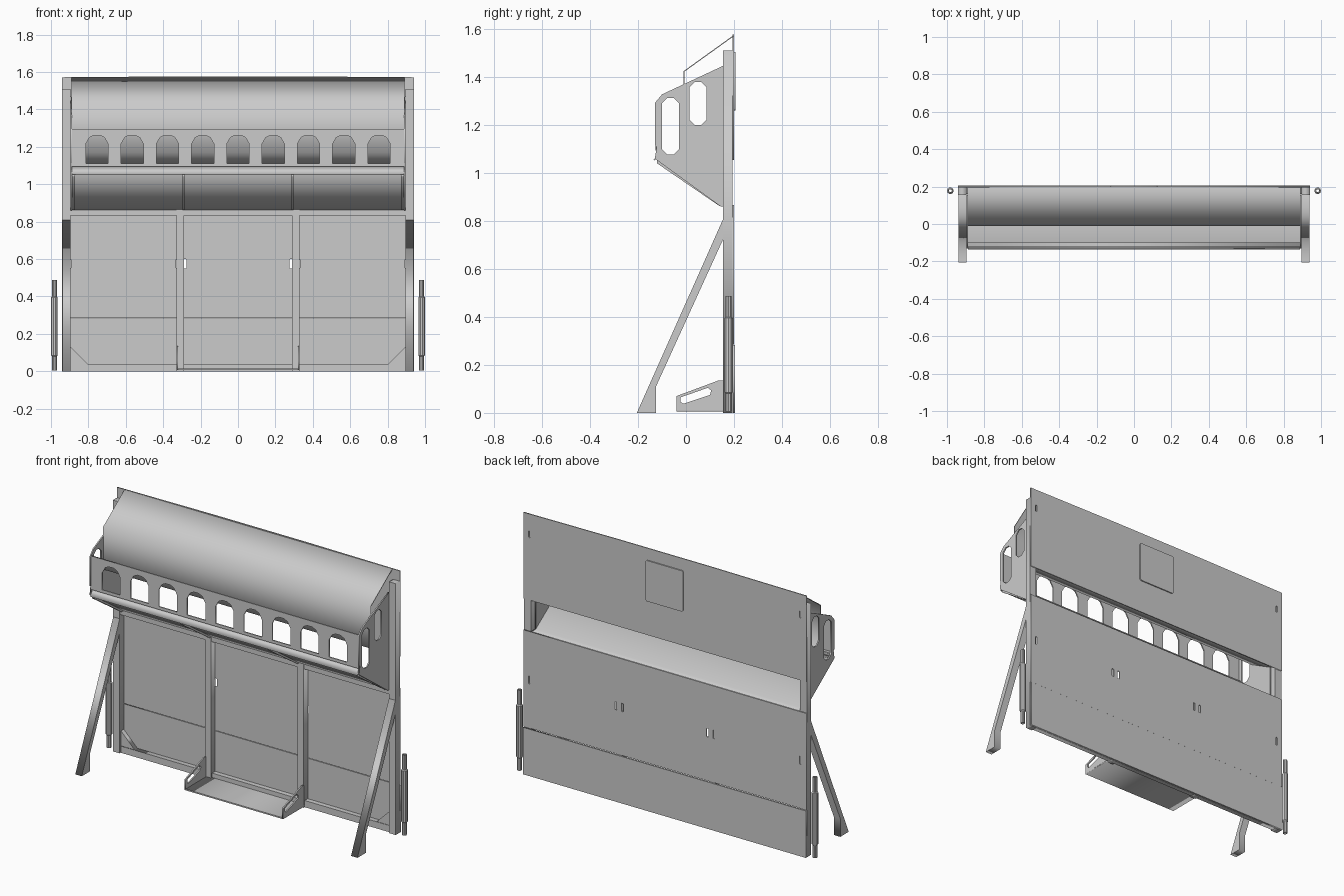
import bpy
import bmesh
import math
from mathutils import Matrix

if "Cube" in bpy.data.objects:
    bpy.data.objects.remove(bpy.data.objects["Cube"])

grey = bpy.data.materials.new("plain_grey")
grey.use_nodes = True
grey.diffuse_color = (0.6, 0.6, 0.6, 1)
grey.node_tree.nodes["Principled BSDF"].inputs["Base Color"].default_value = (0.6, 0.6, 0.6, 1)


def add(name, mesh):
    mesh.materials.clear()
    mesh.materials.append(grey)
    obj = bpy.data.objects.new(name, mesh)
    bpy.context.scene.collection.objects.link(obj)
    return obj


def plate(name, axis, start, end, outline, holes=()):
    """Extrude an outline with holes: along x it is (y, z), along y it is (x, z)."""
    curve = bpy.data.curves.new(name, 'CURVE')
    curve.dimensions = '2D'
    curve.fill_mode = 'BOTH'
    curve.extrude = abs(end - start) / 2
    for loop in [outline, *holes]:
        spline = curve.splines.new('POLY')
        spline.points.add(len(loop) - 1)
        for point, (u, v) in zip(spline.points, loop):
            point.co = (u, v, 0, 1)
        spline.use_cyclic_u = True
    temp = bpy.data.objects.new(name + "_curve", curve)
    bpy.context.scene.collection.objects.link(temp)
    bpy.context.view_layer.update()
    graph = bpy.context.evaluated_depsgraph_get()
    mesh = bpy.data.meshes.new_from_object(temp.evaluated_get(graph))
    bpy.data.objects.remove(temp)
    mid = (start + end) / 2
    if axis == 'x':
        turn = Matrix(((0, 0, 1, mid), (1, 0, 0, 0), (0, 1, 0, 0), (0, 0, 0, 1)))
    else:
        turn = Matrix(((1, 0, 0, 0), (0, 0, -1, mid), (0, 1, 0, 0), (0, 0, 0, 1)))
    mesh.transform(turn)
    return add(name, mesh)


def rect(u0, u1, v0, v1):
    return [(u0, v0), (u1, v0), (u1, v1), (u0, v1)]


def box(name, x0, x1, y0, y1, z0, z1):
    return plate(name, 'y', y0, y1, rect(x0, x1, z0, z1))


def slot(u, v, w, h, c):
    """Chamfered rectangle centred on u, v."""
    a, b = w / 2, h / 2
    return [(u - a, v - b + c), (u - a + c, v - b), (u + a - c, v - b), (u + a, v - b + c),
            (u + a, v + b - c), (u + a - c, v + b), (u - a + c, v + b), (u - a, v + b - c)]


def sheet(name, half, path, thick):
    """Bent sheet: a (y, z) path thickened along its mitred normals, spanning x."""
    def normal(a, b):
        d = math.hypot(b[0] - a[0], b[1] - a[1])
        return (-(b[1] - a[1]) / d, (b[0] - a[0]) / d)
    normals = [normal(a, b) for a, b in zip(path, path[1:])]
    offset = []
    for i, p in enumerate(path):
        m, n = normals[max(i - 1, 0)], normals[min(i, len(normals) - 1)]
        k = thick / (1 + m[0] * n[0] + m[1] * n[1])
        offset.append((p[0] + (m[0] + n[0]) * k, p[1] + (m[1] + n[1]) * k))
    return plate(name, 'x', -half, half, list(path) + offset[::-1])


# Back cladding, with a firing gap between the lower and upper plates
grips = [slot(s * x, 0.575, 0.014, 0.05, 0.003) for s in (-1, 1) for x in (0.283, 0.325)]
edge_low = [slot(s * 0.9, 0.575, 0.012, 0.05, 0.003) for s in (-1, 1)]
edge_high = [slot(s * 0.9, 1.45, 0.012, 0.04, 0.003) for s in (-1, 1)]
box("back_plate_bottom", -0.94, 0.94, 0.196, 0.205, 0, 0.282)
plate("back_plate_middle", 'y', 0.194, 0.2, rect(-0.94, 0.94, 0.286, 0.866), grips + edge_low)
plate("back_plate_top", 'y', 0.194, 0.2,
      [(-0.94, 1.055), (0.94, 1.055), (0.94, 1.572), (0.3, 1.577), (-0.3, 1.577), (-0.94, 1.572)],
      edge_high)
plate("back_hatch", 'y', 0.2, 0.207, slot(0, 1.383, 0.25, 0.245, 0.008))

# Rails and middle posts
box("top_rail", -0.895, 0.895, 0.16, 0.194, 0.832, 0.866)
box("bottom_rail", -0.895, 0.895, 0.165, 0.194, 0, 0.04)

# Parts mirrored left and right
side_outline = [(0.155, 0.86), (0.155, 1.447), (-0.01, 1.37), (-0.1, 1.328), (-0.13, 1.292),
                (-0.13, 1.115), (-0.122, 1.11), (-0.13, 1.06), (0.145, 0.86)]
side_holes = [slot(-0.065, 1.195, 0.072, 0.235, 0.022), slot(0.05, 1.29, 0.07, 0.18, 0.022)]
strut_outline = [(-0.205, 0), (-0.125, 0), (-0.125, 0.11), (0.16, 0.735), (0.16, 0.82)]
foot_outline = [(-0.04, 0.01), (0.16, 0.01), (0.16, 0.135), (0.135, 0.135), (-0.04, 0.07)]
foot_hole = [(-0.022, 0.045), (-0.01, 0.038), (0.1, 0.075), (0.105, 0.093),
             (0.092, 0.105), (-0.022, 0.065)]

for s, side in ((1, "left"), (-1, "right")):
    box(side + "_post", s * 0.895, s * 0.94, 0.155, 0.194, 0, 1.51)
    box(side + "_middle_post", s * 0.288, s * 0.328, 0.155, 0.194, 0, 0.866)
    plate(side + "_cheek", 'x', s * 0.888, s * 0.896, side_outline, side_holes)
    plate(side + "_strut", 'x', s * 0.895, s * 0.938, strut_outline)
    plate(side + "_step_bracket", 'x', s * 0.32, s * 0.328, foot_outline, [foot_hole])
    plate(side + "_gusset", 'y', 0.168, 0.194,
          [(s * 0.895, 0.04), (s * 0.895, 0.13), (s * 0.805, 0.04)])
    # Thin floor ribs
    plate(side + "_floor_rib", 'x', s * 0.287, s * 0.297,
          [(-0.12, 1.055), (0.158, 0.862), (0.14, 0.862), (-0.12, 1.04)])
    plate(side + "_floor_edge", 'x', s * 0.872, s * 0.888,
          [(-0.12, 1.055), (0.158, 0.862), (0.14, 0.862), (-0.12, 1.04)])

    # Hollow hinge pole, turned from a closed profile
    profile = [(0.008, 0.005), (0.013, 0.005), (0.013, 0.08), (0.018, 0.085),
               (0.018, 0.395), (0.013, 0.4), (0.013, 0.488), (0.008, 0.488)]
    bm = bmesh.new()
    steps = 10
    rings = []
    for i in range(steps):
        a = math.tau * i / steps
        rings.append([bm.verts.new((s * 0.982 + r * math.cos(a), 0.178 + r * math.sin(a), z))
                      for r, z in profile])
    for i, ring in enumerate(rings):
        after = rings[(i + 1) % steps]
        for j in range(len(profile)):
            k = (j + 1) % len(profile)
            bm.faces.new((ring[j], after[j], after[k], ring[k]))
    bmesh.ops.recalc_face_normals(bm, faces=bm.faces)
    pole_mesh = bpy.data.meshes.new(side + "_pole")
    bm.to_mesh(pole_mesh)
    bm.free()
    add(side + "_pole", pole_mesh)

# Step at the foot of the middle bay
box("step", -0.328, 0.328, -0.04, 0.165, 0.006, 0.014)

# Hollow hood: roof, front wall and sloping underside
sheet("hood", 0.89, [(0.196, 1.573), (-0.01, 1.425), (-0.01, 1.17), (0.196, 1.057)], 0.004)

# Sloping floor below the gap, with its lip
sheet("sloping_floor", 0.888, [(-0.12, 1.055), (0.158, 0.862), (0.194, 0.862)], 0.005)
sheet("floor_lip", 0.888, [(-0.132, 1.052), (-0.104, 1.092)], 0.004)

# Front board with a row of arched ports
ports = []
for i in range(9):
    c = (i - 4) * 0.1885
    half = [(0.06, 1.112), (0.06, 1.215), (0.04, 1.25), (0.016, 1.262)]
    ports.append([(c + u, v) for u, v in half] + [(c - u, v) for u, v in reversed(half)])
plate("port_board", 'y', -0.127, -0.12, rect(-0.89, 0.89, 1.098, 1.296), ports)
box("board_flange", -0.888, 0.888, -0.127, -0.1, 1.094, 1.1)
